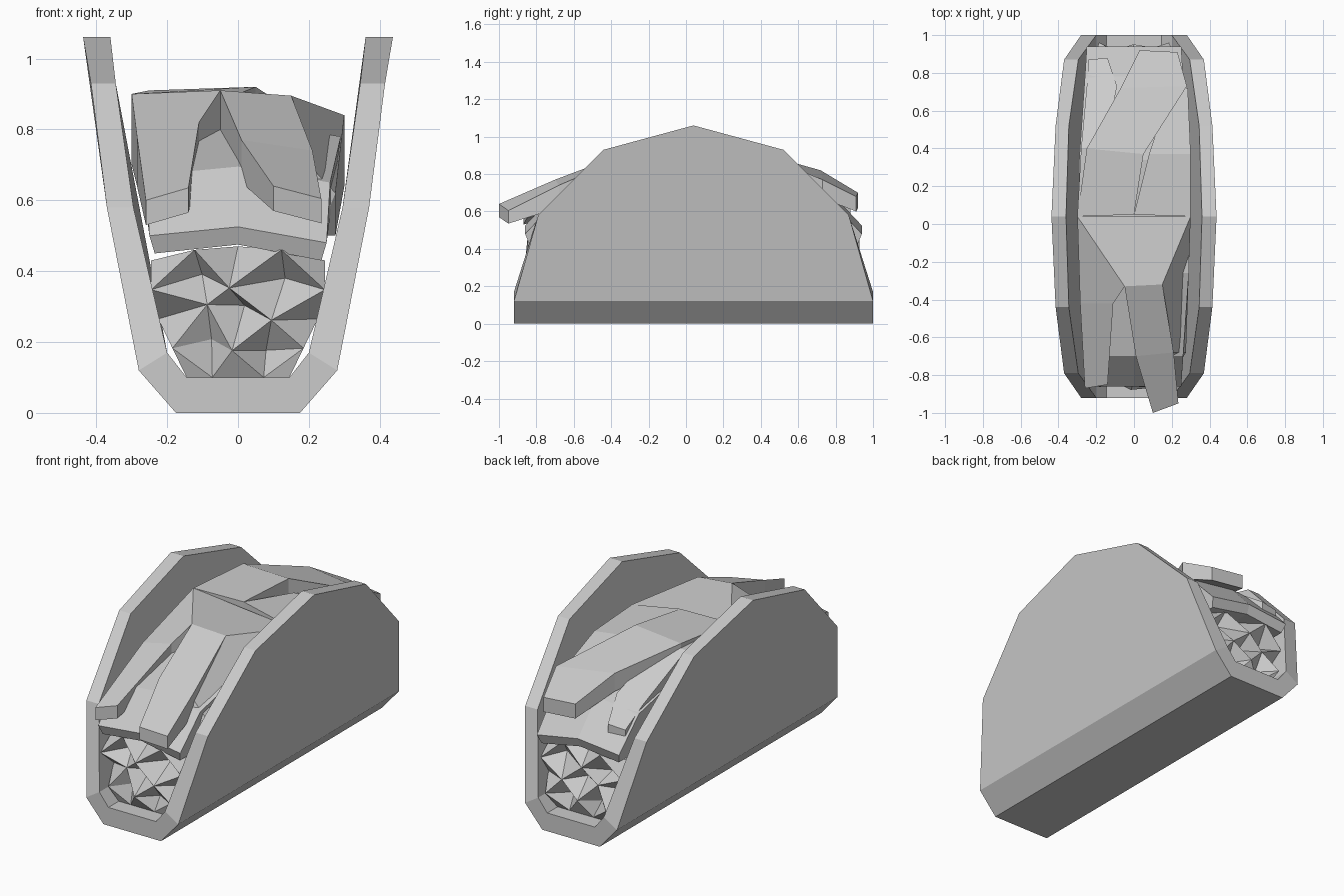
import bpy, bmesh, random

random.seed(4)
cube = bpy.data.objects.get("Cube")
if cube:
    bpy.data.objects.remove(cube, do_unlink=True)

grey = bpy.data.materials.new("light_grey")
grey.use_nodes = True
grey.diffuse_color = (0.6, 0.6, 0.6, 1)
grey.node_tree.nodes["Principled BSDF"].inputs["Base Color"].default_value = grey.diffuse_color

MID = 0.04  # lengthwise centre of the shell


def finish(name, bm):
    """Turn a bmesh into a flat-shaded grey object."""
    bmesh.ops.remove_doubles(bm, verts=bm.verts, dist=0.0005)
    bmesh.ops.recalc_face_normals(bm, faces=bm.faces)
    mesh = bpy.data.meshes.new(name)
    bm.to_mesh(mesh)
    bm.free()
    mesh.materials.append(grey)
    obj = bpy.data.objects.new(name, mesh)
    bpy.context.collection.objects.link(obj)
    return obj


def loft(name, rings):
    """Skin a closed body through equal-length rings of points."""
    bm = bmesh.new()
    loops = [[bm.verts.new(p) for p in ring] for ring in rings]
    n = len(loops[0])
    for a, b in zip(loops, loops[1:]):
        for i in range(n):
            j = (i + 1) % n
            bm.faces.new((a[i], a[j], b[j], b[i]))
    bm.faces.new(loops[0])
    bm.faces.new(loops[-1])
    return finish(name, bm)


# Folded shell: one half, mirrored across x
def build_shell():
    # half length, height, outer half width, inner half width
    arc = [(0.96, 0.12, 0.28, 0.2), (0.83, 0.58, 0.37, 0.295),
           (0.48, 0.93, 0.415, 0.345), (0, 1.06, 0.437, 0.36)]
    full = [(-l, z, o, i) for l, z, o, i in arc] + [(l, z, o, i) for l, z, o, i in arc[-2::-1]]
    bm = bmesh.new()

    def put(x, l, z):
        return bm.verts.new((x, MID + l, z))

    outer = [put(o, l, z) for l, z, o, i in full]
    inner = [put(i, l, max(z, 0.17)) for l, z, o, i in full]
    ends = (-0.96, 0.96)
    outer_base = [put(0.175, l, 0) for l in ends]
    inner_base = [put(0.145, l, 0.1) for l in ends]
    outer_mid = [put(0, l, 0) for l in ends]
    inner_mid = [put(0, l, 0.1) for l in ends]
    bm.faces.new(outer)
    bm.faces.new(inner)
    for k in range(len(full) - 1):
        bm.faces.new((outer[k], outer[k + 1], inner[k + 1], inner[k]))
    for side, base, mid in ((outer, outer_base, outer_mid), (inner, inner_base, inner_mid)):
        bm.faces.new((side[0], side[-1], base[1], base[0]))
        bm.faces.new((base[0], base[1], mid[1], mid[0]))
    for e, s in ((0, 0), (1, -1)):
        bm.faces.new((outer[s], inner[s], inner_base[e], outer_base[e]))
        bm.faces.new((outer_base[e], inner_base[e], inner_mid[e], outer_mid[e]))
    shell = finish("shell", bm)
    mirror = shell.modifiers.new("mirror", "MIRROR")
    mirror.use_clip = True


build_shell()


# Crumbled meat: block with faceted, jagged ends
def build_meat():
    bm = bmesh.new()
    n = 5
    sheets = []
    for side in (-1, 1):
        grid = []
        for r in range(n):
            t = r / (n - 1)
            row = []
            for c in range(n):
                u = 2 * c / (n - 1) - 1
                edge = r in (0, n - 1) or c in (0, n - 1)
                bump = (0.05 if (r + c) % 2 else -0.03) + random.uniform(-0.02, 0.02)
                jitter = 0 if edge else random.uniform(-0.03, 0.03)
                reach = 0.87 - 0.05 * t + (0 if r == 0 else bump)
                half = 0.145 + 0.1 * min(1, t * 1.6)
                z = 0.1 + 0.37 * t + jitter - (0.04 * u * u * t)
                row.append(bm.verts.new((u * half + jitter, MID + side * reach, z)))
            grid.append(row)
        for r in range(n - 1):
            for c in range(n - 1):
                a, b, d, e = grid[r][c], grid[r][c + 1], grid[r + 1][c + 1], grid[r + 1][c]
                if (r + c) % 2:
                    bm.faces.new((a, b, d))
                    bm.faces.new((a, d, e))
                else:
                    bm.faces.new((a, b, e))
                    bm.faces.new((b, d, e))
        rim = grid[0] + [row[-1] for row in grid[1:]] + grid[-1][-2::-1]
        sheets.append(rim + [row[0] for row in grid[-2:0:-1]])
    front, back = sheets
    for k in range(len(front)):
        j = (k + 1) % len(front)
        bm.faces.new((front[k], front[j], back[j], back[k]))
    finish("meat", bm)


build_meat()

# Cheese layer: arched slab rising towards the middle
half_profile = [(0.88, 0.45, 0.235), (0.9, 0.5, 0.25), (0.74, 0.67, 0.26), (0.3, 0.8, 0.29)]
profile = [(-l, z, w) for l, z, w in half_profile] + [(l, z, w) for l, z, w in half_profile[::-1]]
loft("cheese", [[(x * w, MID + l, z + 0.025 * (1 - abs(x)) - 0.02 * max(x, 0)) for l, z, w in profile]
                for x in (-1, 0, 1)])


# Lettuce leaves: each row is left corner, right corner, thickness
def leaf(name, rows):
    rings = []
    for left, right, t in rows:
        lower = [(x, y, z - t) for x, y, z in (right, left)]
        rings.append([left, right] + lower)
    loft(name, rings)


ridge_right = (0.3, MID, 0.84)
ridge_left = (-0.3, MID, 0.9)
neck_left = (-0.05, -0.33, 0.91)
neck_right = (0.15, -0.32, 0.895)

leaf("front_tongue_leaf", [
    (ridge_left, ridge_right, 0.1),
    (neck_left, neck_right, 0.15),
    ((0.01, -0.7, 0.77), (0.21, -0.68, 0.74), 0.12),
    ((0.1, -1, 0.64), (0.235, -0.95, 0.605), 0.07)])
leaf("front_right_leaf", [
    (ridge_left, neck_left, 0.2),
    ((-0.285, -0.42, 0.78), (-0.11, -0.42, 0.82), 0.14),
    ((-0.26, -0.87, 0.6), (-0.14, -0.85, 0.635), 0.07)])
leaf("front_left_leaf", [
    (neck_right, ridge_right, 0.2),
    ((0.2, -0.68, 0.7), (0.275, -0.68, 0.62), 0.12),
    ((0.2, -0.74, 0.6), (0.25, -0.72, 0.56), 0.06)])
leaf("back_tongue_leaf", [
    (ridge_left, (0, 0.05, 0.9), 0.1),
    ((-0.25, 0.4, 0.91), (0.05, 0.37, 0.92), 0.1),
    ((-0.07, 0.72, 0.82), (0.28, 0.73, 0.77), 0.1),
    ((0.03, 0.92, 0.7), (0.23, 0.91, 0.68), 0.08)])
leaf("back_left_leaf", [
    ((0, 0.05, 0.9), ridge_right, 0.1),
    ((0.08, 0.37, 0.85), (0.3, 0.37, 0.82), 0.12),
    ((0.2, 0.73, 0.7), (0.285, 0.72, 0.7), 0.1)])
leaf("back_right_leaf", [
    (ridge_left, (-0.1, 0.2, 0.89), 0.15),
    ((-0.28, 0.4, 0.88), (-0.15, 0.42, 0.9), 0.15),
    ((-0.25, 0.73, 0.7), (-0.09, 0.73, 0.72), 0.1),
    ((-0.24, 0.87, 0.61), (-0.14, 0.88, 0.62), 0.07)])
